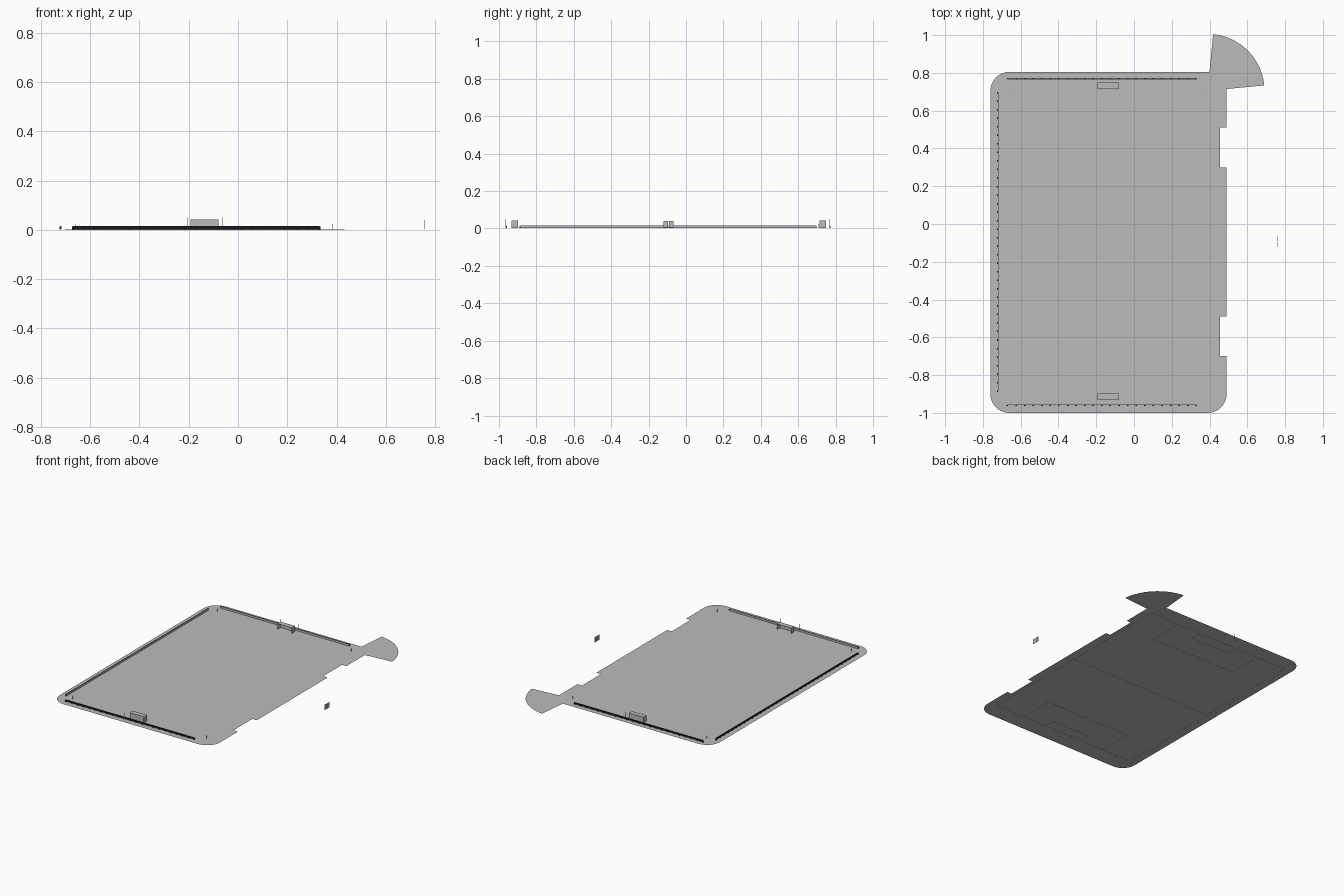
import bpy, bmesh, math
from mathutils import Vector, Matrix

if "Cube" in bpy.data.objects:
    bpy.data.objects.remove(bpy.data.objects["Cube"], do_unlink=True)


def material(name, value):
    m = bpy.data.materials.new(name)
    m.use_nodes = True
    colour = (value, value, value, 1)
    m.diffuse_color = colour
    m.node_tree.nodes["Principled BSDF"].inputs["Base Color"].default_value = colour
    return m


GREY = material("mid grey", 0.5)
BLACK = material("near black", 0.01)
FLOOR = 0.002           # height of the ground sheet
CX, CY = -0.135, -0.095  # centre of the pitch


def finish(name, bm, mat=GREY):
    mesh = bpy.data.meshes.new(name)
    bm.to_mesh(mesh)
    bm.free()
    mesh.materials.append(mat)
    ob = bpy.data.objects.new(name, mesh)
    bpy.context.collection.objects.link(ob)
    return ob


def add_box(bm, x0, x1, y0, y1, z0, z1):
    mat = Matrix.Translation(((x0 + x1) / 2, (y0 + y1) / 2, (z0 + z1) / 2)) \
        @ Matrix.Diagonal((x1 - x0, y1 - y0, z1 - z0, 1))
    bmesh.ops.create_cube(bm, size=1, matrix=mat)


def boxes(name, specs, mat=GREY):
    bm = bmesh.new()
    for s in specs:
        add_box(bm, *s)
    return finish(name, bm, mat)


def sheet(name, points, z):
    bm = bmesh.new()
    f = bm.faces.new([bm.verts.new((x, y, z)) for x, y in points])
    f.normal_update()
    if f.normal.z < 0:
        f.normal_flip()
    bmesh.ops.triangulate(bm, faces=bm.faces[:])
    return finish(name, bm)


def arc(cx, cy, r, a0, a1, n):
    return [(cx + r * math.cos(math.radians(a0 + (a1 - a0) * i / n)),
             cy + r * math.sin(math.radians(a0 + (a1 - a0) * i / n))) for i in range(n + 1)]


# Ground sheet: rounded corners and two notches on one long side
R = 0.10
outline = arc(-0.76 + R, -1 + R, R, 180, 270, 10) + arc(0.49 - R, -1 + R, R, 270, 360, 10)
for y0, y1 in ((-0.70, -0.49), (0.30, 0.51)):
    outline += [(0.49, y0), (0.455, y0), (0.455, y1), (0.49, y1)]
outline += arc(0.49 - R, 0.805 - R, R, 0, 90, 10) + arc(-0.76 + R, 0.805 - R, R, 90, 180, 10)
sheet("ground_sheet", outline, FLOOR)

# Fan-shaped corner extension
sector = arc(0.39, 0.705, 0.301, 5.5, 84.5, 24)
sheet("corner_fan", [(0.39, 0.705)] + sector, FLOOR - 0.0005)

# Pitch markings on the underside
W = 0.002
X0, X1, Y0, Y1 = CX - 0.565, CX + 0.565, CY - 0.785, CY + 0.785
bm = bmesh.new()


def line(xa, xb, ya, yb):
    add_box(bm, xa - W, xb + W, ya - W, yb + W, 0, 0.001)


def frame(xa, xb, ya, yb):
    line(xa, xb, ya, ya)
    line(xa, xb, yb, yb)
    line(xa, xa, ya, yb)
    line(xb, xb, ya, yb)


frame(X0, X1, Y0, Y1)
line(X0, X1, CY, CY)
for half_width, depth in ((0.335, 0.25), (0.15, 0.08)):
    frame(CX - half_width, CX + half_width, Y0, Y0 + depth)
    frame(CX - half_width, CX + half_width, Y1 - depth, Y1)
finish("pitch_lines", bm)

bm = bmesh.new()
inner, outer = ([bm.verts.new((x, y, 0.001)) for x, y in arc(CX, CY, r, 0, 360, 48)[:-1]]
                for r in (0.138, 0.142))
for i in range(48):
    j = (i + 1) % 48
    bm.faces.new((inner[i], outer[i], outer[j], inner[j]))
finish("centre_circle", bm)


# Perimeter boards: grey wall, dark outer face and evenly spaced uprights
def boards(name, start, end, out):
    a, b, o = Vector(start), Vector(end), Vector(out)

    def strip(p, q, d0, d1, z0, z1):
        c = [p + o * d0, q + o * d1]
        lo = [min(c[0][i], c[1][i]) for i in (0, 1)]
        hi = [max(c[0][i], c[1][i]) for i in (0, 1)]
        return lo[0], hi[0], lo[1], hi[1], z0, z1

    boxes(name + "_wall", [strip(a, b, 0, 0.002, FLOOR, 0.015)])
    boxes(name + "_face", [strip(a, b, 0.002, 0.003, 0.004, 0.016)], BLACK)
    along = (b - a).normalized()
    n = round((b - a).length / 0.045)
    uprights = []
    for i in range(n + 1):
        p = a + (b - a) * (i / n)
        uprights.append(strip(p - along * 0.004, p + along * 0.004, 0.003, 0.007, FLOOR, 0.014))
    boxes(name + "_uprights", uprights, BLACK)


boards("front_boards", (-0.67, -0.956), (0.33, -0.956), (0, -1))
boards("back_boards", (-0.67, 0.766), (0.33, 0.766), (0, 1))
boards("side_boards", (-0.717, -0.885), (-0.717, 0.695), (-1, 0))


# Goals: open toward the pitch, with two thin net poles behind each
T = 0.002
for name, mouth, s, pole in (("front_goal", -0.898, -1, -0.966), ("back_goal", 0.714, 1, 0.768)):
    back = mouth + s * 0.034
    ya, yb = min(mouth, back), max(mouth, back)
    xa, xb, top = -0.192, -0.08, 0.042
    boxes(name, [
        (xa, xa + T, ya, yb, FLOOR, top), (xb - T, xb, ya, yb, FLOOR, top),
        (xa, xb, ya, yb, top - T, top),
        (xa, xb, min(back, back - s * T), max(back, back - s * T), FLOOR, top)])
    boxes(name + "_net_poles", [(x - 0.001, x + 0.001, pole - 0.001, pole + 0.001, FLOOR, 0.05)
                                for x in (-0.207, -0.062)])

# Corner flag poles
boxes("corner_poles", [(x - 0.001, x + 0.001, y - 0.001, y + 0.001, FLOOR, 0.025)
                       for x in (-0.66, 0.385) for y in (-0.90, 0.71)])

# Free-standing pair of narrow panels beside the pitch
boxes("side_panels", [(0.758, 0.76, y, y + 0.024, 0.004, 0.04) for y in (-0.119, -0.09)])
